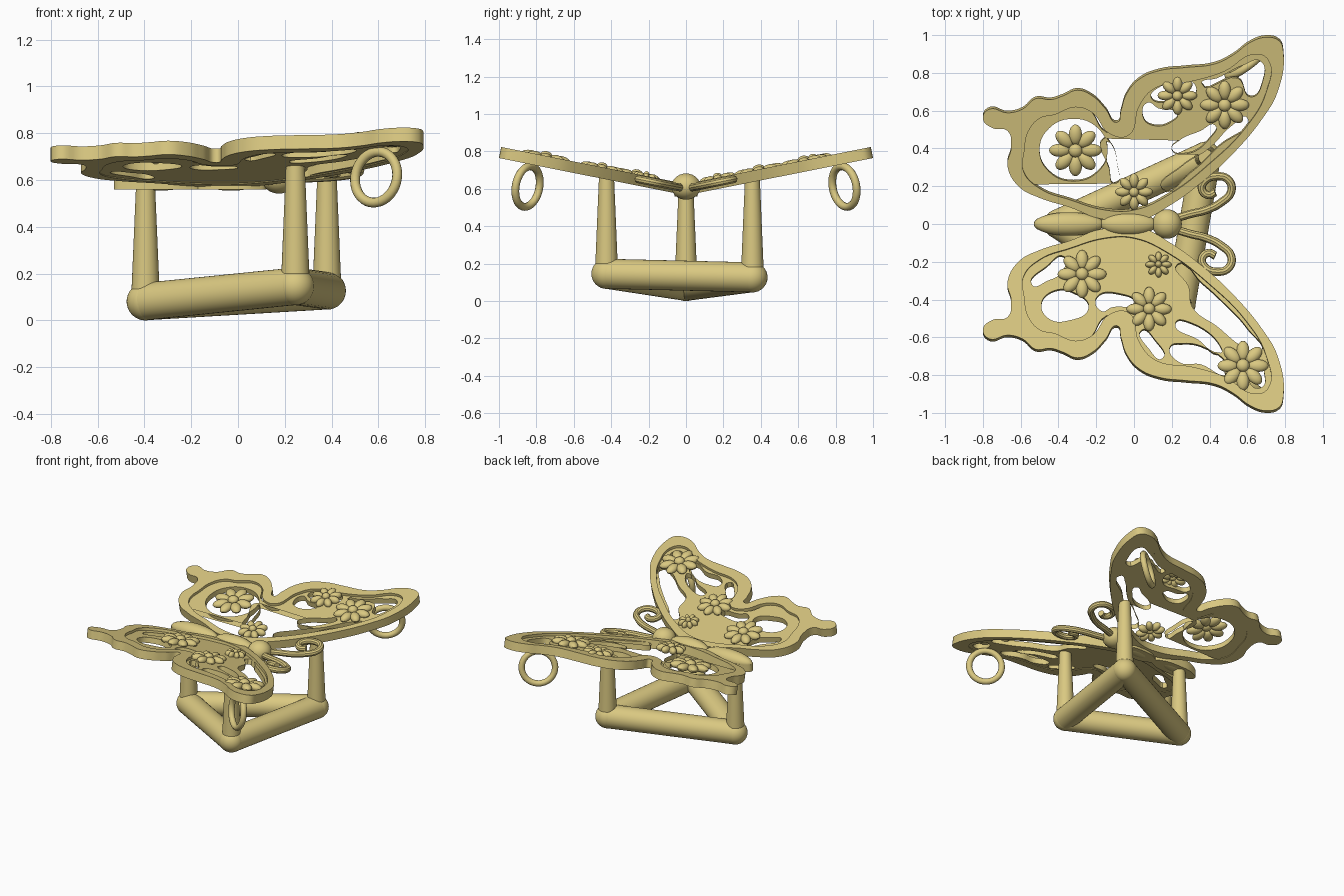
import bpy, bmesh, math
from mathutils import Matrix, Vector

if "Cube" in bpy.data.objects:
    bpy.data.objects.remove(bpy.data.objects["Cube"])

TILT = math.radians(11.3)
WING = Matrix.Translation((0, 0, 0.565)) @ Matrix.Rotation(TILT, 4, 'X')


def side_matrix(s):
    return Matrix.Diagonal((1, s, 1, 1)) @ WING


def finish(name, bm, mat=Matrix()):
    bmesh.ops.transform(bm, matrix=mat, verts=bm.verts)
    bmesh.ops.remove_doubles(bm, verts=bm.verts, dist=0.00005)
    bmesh.ops.recalc_face_normals(bm, faces=bm.faces)
    me = bpy.data.meshes.new(name)
    bm.to_mesh(me)
    bm.free()
    ob = bpy.data.objects.new(name, me)
    bpy.context.collection.objects.link(ob)
    ob.data.materials.append(gold)
    return ob


def from_curve(name, cu, mat):
    tmp = bpy.data.objects.new("tmp", cu)
    bpy.context.collection.objects.link(tmp)
    dg = bpy.context.evaluated_depsgraph_get()
    me = bpy.data.meshes.new_from_object(tmp.evaluated_get(dg))
    bm = bmesh.new()
    bm.from_mesh(me)
    bpy.data.objects.remove(tmp)
    bpy.data.meshes.remove(me)
    return finish(name, bm, mat)


def add_spline(cu, pts, cyclic):
    sp = cu.splines.new('BEZIER')
    sp.bezier_points.add(len(pts) - 1)
    for b, p in zip(sp.bezier_points, pts):
        b.co = (p[0], p[1] / math.cos(TILT), 0)
        b.handle_left_type = b.handle_right_type = 'AUTO'
    sp.use_cyclic_u = cyclic
    sp.resolution_u = 6


def plate(name, loops, w0, w1, mat):
    """Filled outline with holes, between heights w0 and w1."""
    cu = bpy.data.curves.new(name, 'CURVE')
    cu.dimensions = '2D'
    cu.fill_mode = 'BOTH'
    cu.extrude = (w1 - w0) / 2
    for pts in loops:
        add_spline(cu, pts, True)
    return from_curve(name, cu, mat @ Matrix.Translation((0, 0, (w0 + w1) / 2)))


def tube(name, pts, r, mat):
    cu = bpy.data.curves.new(name, 'CURVE')
    cu.dimensions = '3D'
    cu.bevel_depth = r
    cu.bevel_resolution = 3
    cu.use_fill_caps = True
    add_spline(cu, pts, False)
    return from_curve(name, cu, mat)


def ball(bm, mat, seg=20):
    bmesh.ops.create_uvsphere(bm, u_segments=seg, v_segments=seg // 2, radius=1, matrix=mat)


def rod(bm, a, b, r1, r2):
    a, b = Vector(a), Vector(b)
    d = b - a
    m = Matrix.Translation((a + b) / 2) @ d.to_track_quat('Z', 'Y').to_matrix().to_4x4()
    bmesh.ops.create_cone(bm, cap_ends=True, segments=32, radius1=r1, radius2=r2, depth=d.length, matrix=m)


def ellipse(cx, cy, rx, ry):
    return [(cx + rx * math.cos(i * math.pi / 4), cy + ry * math.sin(i * math.pi / 4)) for i in range(8)]


def flower(name, x, y, r, mat):
    bm = bmesh.new()
    base = Matrix.Translation((x, y / math.cos(TILT), 0.05))
    for i in range(8):
        ball(bm, base @ Matrix.Rotation(i * math.pi / 4, 4, 'Z') @ Matrix.Translation((r * 0.6, 0, 0))
             @ Matrix.Diagonal((r * 0.4, r * 0.25, 0.026, 1)), 16)
    ball(bm, base @ Matrix.Translation((0, 0, 0.01)) @ Matrix.Diagonal((r * 0.26, r * 0.26, 0.026, 1)), 16)
    finish(name, bm, mat)


gold = bpy.data.materials.new("pale_gold")
gold.diffuse_color = (0.7, 0.58, 0.22, 1)
gold.use_nodes = True
gold.node_tree.nodes["Principled BSDF"].inputs["Base Color"].default_value = gold.diffuse_color

# wing rim outlines
OUTER = [(.79, .93), (.76, .71), (.68, .57), (.53, .39), (.38, .25), (.19, .11), (.03, .03), (-.18, .04),
         (-.34, .10), (-.50, .15), (-.61, .21), (-.67, .32), (-.65, .42), (-.67, .505), (-.75, .52),
         (-.80, .57), (-.765, .62), (-.67, .60), (-.59, .62), (-.52, .675), (-.44, .67), (-.376, .69),
         (-.30, .72), (-.22, .69), (-.15, .62), (-.09, .55), (-.07, .61), (-.04, .70), (.03, .78),
         (.14, .825), (.27, .84), (.43, .86), (.53, .91), (.61, .97), (.70, 1.0), (.77, .98)]
INNER = [(-.56, .50), (-.50, .57), (-.42, .59), (-.31, .63), (-.22, .60), (-.13, .49), (-.03, .48),
         (.03, .64), (.11, .73), (.32, .77), (.48, .82), (.64, .91), (.71, .88), (.70, .71), (.59, .52),
         (.40, .33), (.19, .17), (.0, .085), (-.15, .085), (-.34, .14), (-.50, .20), (-.585, .29), (-.58, .40)]
# lattice edge runs slightly inside the rim
cen = Vector((0, 0.45))
EDGE = [(x + 0.02 * (Vector((x, y)) - cen).normalized().x,
         y + 0.02 * (Vector((x, y)) - cen).normalized().y) for x, y in INNER]

# openings in each wing's lattice
holes_left = [
    ellipse(-.32, .40, .18, .165),
    [(-.12, .43), (-.09, .33), (-.10, .22), (-.13, .30), (-.16, .46)],
    [(.05, .57), (.10, .53), (.20, .55), (.23, .59), (.13, .62), (.07, .65)],
    [(.20, .40), (.28, .38), (.40, .46), (.43, .53), (.35, .50), (.24, .45)],
    [(.15, .19), (.30, .28), (.45, .42), (.60, .57), (.52, .53), (.40, .41), (.25, .31)],
    [(.36, .75), (.44, .78), (.58, .85), (.67, .87), (.68, .76), (.62, .68), (.55, .78)],
    [(.09, .68), (.13, .73), (.22, .755), (.32, .75), (.30, .66), (.19, .65)]]
holes_right = [
    [(-.49, .43), (-.42, .36), (-.32, .37), (-.24, .45), (-.35, .52), (-.45, .51)],
    [(-.20, .40), (-.06, .38), (.0, .42), (-.12, .45), (-.17, .47)],
    [(-.54, .33), (-.46, .23), (-.37, .18), (-.38, .26), (-.46, .31)],
    [(.23, .22), (.36, .32), (.48, .43), (.60, .56), (.67, .69), (.58, .66), (.44, .55), (.31, .45), (.29, .34)],
    [(.19, .66), (.26, .64), (.37, .66), (.50, .76), (.50, .80), (.35, .75), (.24, .74)],
    [(.04, .57), (.11, .62), (.15, .72), (.08, .67)],
    [(.22, .53), (.30, .53), (.46, .66), (.46, .69), (.34, .62)],
    [(.62, .86), (.66, .74), (.69, .80), (.68, .87)]]
flowers_left = [(-.31, .40, .14), (0, .18, .10), (.23, .69, .105), (.48, .64, .13)]
flowers_right = [(-.275, .275, .13), (.13, .225, .07), (.08, .46, .12), (.577, .76, .135)]

for side, s, holes, blooms in (("left", 1, holes_left, flowers_left), ("right", -1, holes_right, flowers_right)):
    M = side_matrix(s)
    plate(side + "_wing_rim", [OUTER, INNER], 0, 0.06, M)
    plate(side + "_wing_lattice", [EDGE] + holes, 0.004, 0.042, M)
    for i, (x, y, r) in enumerate(blooms):
        flower(f"{side}_flower_{i + 1}", x, y, r, M)
    # antenna with curled end
    tube(side + "_antenna", [(.20, .03), (.30, .06), (.38, .08), (.46, .12), (.515, .18), (.50, .24), (.44, .26),
                             (.375, .235), (.36, .19), (.395, .16), (.43, .175)], 0.022,
         M @ Matrix.Translation((0, 0, 0.035)))
    # hanging loop under the wing tip
    bm = bmesh.new()
    n, k, R, t = 40, 12, 0.11, 0.021
    g = [[bm.verts.new(((R + t * math.cos(b)) * math.cos(a), t * math.sin(b), (R + t * math.cos(b)) * math.sin(a)))
          for b in (j * math.tau / k for j in range(k))] for a in (i * math.tau / n for i in range(n))]
    for i in range(n):
        for j in range(k):
            bm.faces.new((g[i][j], g[(i + 1) % n][j], g[(i + 1) % n][(j + 1) % k], g[i][(j + 1) % k]))
    finish(side + "_loop", bm, M @ Matrix.Translation((.59, .84, -.12)) @ Matrix.Rotation(math.radians(35), 4, 'Z'))

# body: abdomen, thorax, head and flat keel below
for name, x, rx, r, z in (("abdomen", -.345, .185, .062, .61), ("thorax", -.03, .15, .062, .61), ("head", .175, .078, .078, .612)):
    bm = bmesh.new()
    ball(bm, Matrix.Translation((x, 0, z)) @ Matrix.Diagonal((rx, r, r * 0.9, 1)), 28)
    finish(name, bm)
plate("keel", [ellipse(-.345, 0, .185, .06)], .56, .61, Matrix())
plate("thorax_keel", [ellipse(-.03, 0, .15, .06)], .56, .61, Matrix())

# triangular foot frame and three tapered legs
corners = [(-.395, 0, .081), (.245, -.425, .146), (.38, .355, .127)]
bm = bmesh.new()
for i, c in enumerate(corners):
    ball(bm, Matrix.Translation(c) @ Matrix.Scale(.081, 4), 32)
    rod(bm, c, corners[(i + 1) % 3], .08, .08)
finish("base_frame", bm)
for i, (c, top) in enumerate(zip(corners, (.59, .67, .65))):
    bm = bmesh.new()
    rod(bm, c, (c[0], c[1], top), .062, .04)
    finish(f"leg_{i + 1}", bm)

bpy.ops.object.select_all(action='SELECT')
bpy.context.view_layer.objects.active = bpy.data.objects["head"]
bpy.ops.object.shade_smooth_by_angle(angle=math.radians(35))
